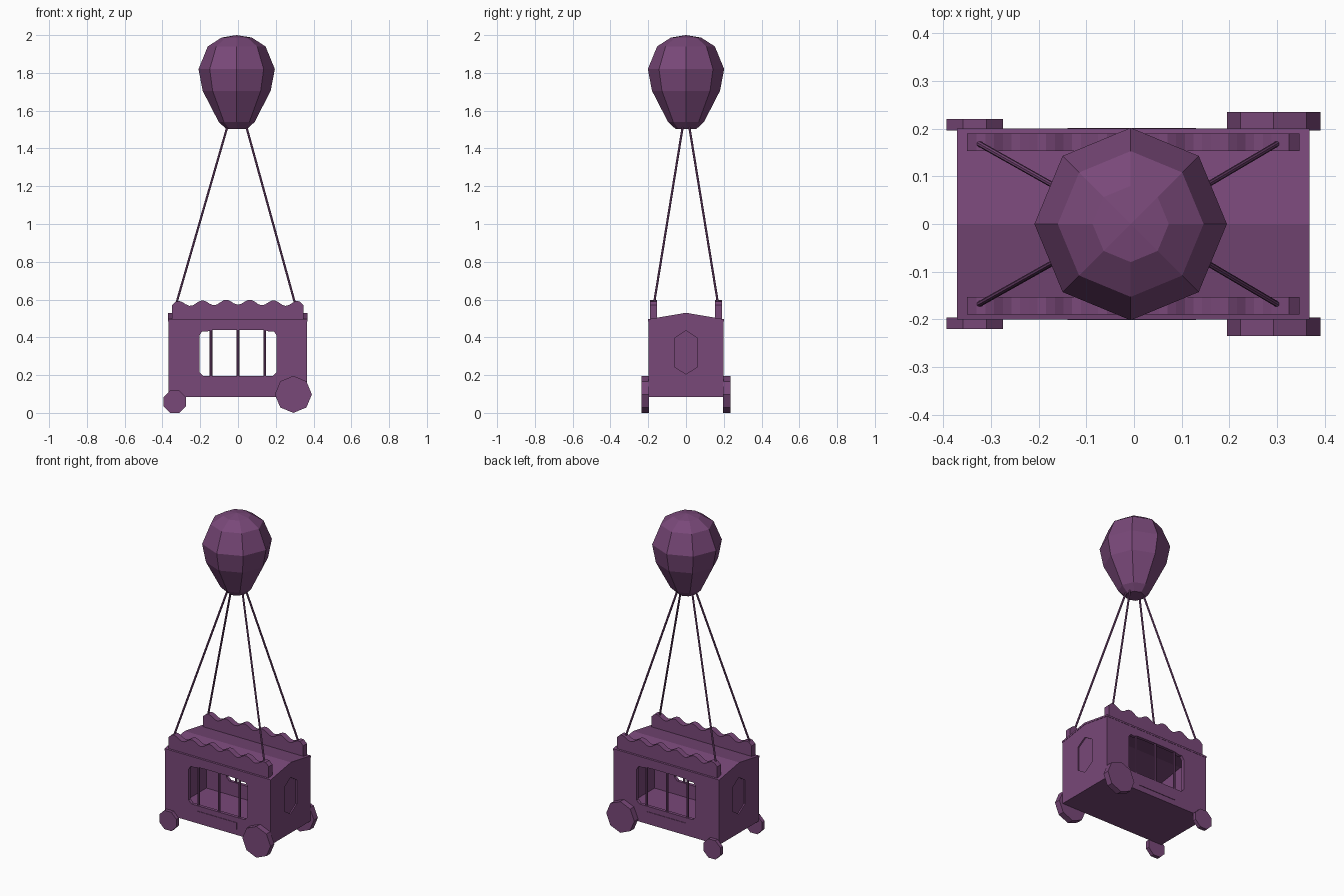
import bpy, bmesh, math
from mathutils import Vector

if "Cube" in bpy.data.objects:
    bpy.data.objects.remove(bpy.data.objects["Cube"])

mat = bpy.data.materials.new("plum")
mat.diffuse_color = (0.19, 0.065, 0.19, 1)
mat.use_nodes = True
mat.node_tree.nodes["Principled BSDF"].inputs["Base Color"].default_value = mat.diffuse_color


def finish(name, bm):
    bmesh.ops.recalc_face_normals(bm, faces=bm.faces)
    me = bpy.data.meshes.new(name)
    bm.to_mesh(me)
    bm.free()
    me.materials.append(mat)
    ob = bpy.data.objects.new(name, me)
    bpy.context.scene.collection.objects.link(ob)
    return ob


def prism(name, pts, axis, a, b):
    """Extrude a 2D outline along x (pts = y,z) or along y (pts = x,z)."""
    bm = bmesh.new()
    place = (lambda p: (a, p[0], p[1])) if axis == 'x' else (lambda p: (p[0], a, p[1]))
    face = bm.faces.new([bm.verts.new(place(p)) for p in pts])
    ext = bmesh.ops.extrude_face_region(bm, geom=[face])
    move = Vector((b - a, 0, 0)) if axis == 'x' else Vector((0, b - a, 0))
    bmesh.ops.translate(bm, vec=move, verts=[v for v in ext['geom'] if isinstance(v, bmesh.types.BMVert)])
    return finish(name, bm)


def rod(name, p, q, r, sides=8):
    p, q = Vector(p), Vector(q)
    bm = bmesh.new()
    bmesh.ops.create_cone(bm, cap_ends=True, segments=sides, radius1=r, radius2=r, depth=(q - p).length)
    ob = finish(name, bm)
    ob.location = (p + q) / 2
    ob.rotation_mode = 'QUATERNION'
    ob.rotation_quaternion = (q - p).to_track_quat('Z', 'Y')
    return ob


def cut(ob, cutter):
    mod = ob.modifiers.new("cut", 'BOOLEAN')
    mod.operation = 'DIFFERENCE'
    mod.solver = 'EXACT'
    mod.object = cutter
    deps = bpy.context.evaluated_depsgraph_get()
    me = bpy.data.meshes.new_from_object(ob.evaluated_get(deps))
    ob.modifiers.clear()
    ob.data = me
    bpy.data.objects.remove(cutter)


# Hollow wagon body with a gabled top
body = prism("wagon_body", [(-.198, .085), (.198, .085), (.198, .487), (0, .52), (-.198, .487)], 'x', -.368, .366)
cut(body, prism("cavity", [(-.178, .11), (.178, .11), (.178, .47), (0, .498), (-.178, .47)], 'x', -.345, .343))

# Window through both long sides
half = [(.185, .196), (.205, .215), (.205, .41), (.19, .432), (.165, .43), (.14, .438), (.06, .44)]
window = half + [(-x, z) for x, z in reversed(half)]
cut(body, prism("window_cutter", window, 'y', -.3, .3))

# Shallow hexagonal recesses in both ends
hexagon = [(0, .435), (.062, .395), (.062, .245), (0, .205), (-.062, .245), (-.062, .395)]
cut(body, prism("end_recess", hexagon, 'x', .358, .4))
cut(body, prism("end_recess", hexagon, 'x', -.4, -.36))

# Roof slab
prism("roof", [(-.2, .485), (0, .518), (.2, .485), (.2, .496), (0, .53), (-.2, .496)], 'x', -.371, .368)

# Wavy roof boards
wave = [(-.35, .49), (-.35, .57)]
for i in range(37):
    x = -.33 + i * .655 / 36
    wave.append((x, .578 + .009 * (1 - abs(x) / .34) - .014 * math.cos(2 * math.pi * x / .126)))
wave += [(.347, .57), (.347, .49)]

for s, side in ((-1, "front"), (1, "back")):
    prism(f"roof_board_{side}", wave, 'y', s * .153, s * .19)
    # Plaque under the window
    prism(f"plaque_{side}", [(-.14, .12), (.13, .12), (.13, .163), (-.14, .163)], 'y', s * .19, s * .201)
    # Window bars
    for i, x in enumerate((-.143, 0, .142)):
        rod(f"bar_{side}_{i}", (x, s * .187, .185), (x, s * .187, .45), .007)
    # Small and large octagonal wheels
    for name, cx, cz, r, w, turn in (("small_wheel", -.334, .059, .064, .22, .5), ("large_wheel", .293, .098, .098, .235, 0)):
        ring = [(cx + r * math.cos((k + turn) * math.pi / 4), cz + r * math.sin((k + turn) * math.pi / 4)) for k in range(8)]
        prism(f"{name}_{side}", ring, 'y', s * .196, s * w)
    # Ropes up to the balloon
    rod(f"rope_left_{side}", (-.335, s * .174, .55), (-.052, s * .015, 1.53), .006)
    rod(f"rope_right_{side}", (.31, s * .174, .55), (.04, s * .015, 1.53), .006)

# Faceted balloon, eight sides
bm = bmesh.new()
profile = [(0, 1.503), (.055, 1.503), (.095, 1.54), (.18, 1.705), (.202, 1.82), (.153, 1.94), (.08, 1.987), (0, 2.0)]
verts = [bm.verts.new((r, 0, z)) for r, z in profile]
edges = [bm.edges.new(e) for e in zip(verts, verts[1:])]
bmesh.ops.spin(bm, geom=verts + edges, cent=(0, 0, 0), axis=(0, 0, 1), angle=2 * math.pi, steps=8)
bmesh.ops.remove_doubles(bm, verts=bm.verts, dist=1e-4)
balloon = finish("balloon", bm)
balloon.location.x = -.007
